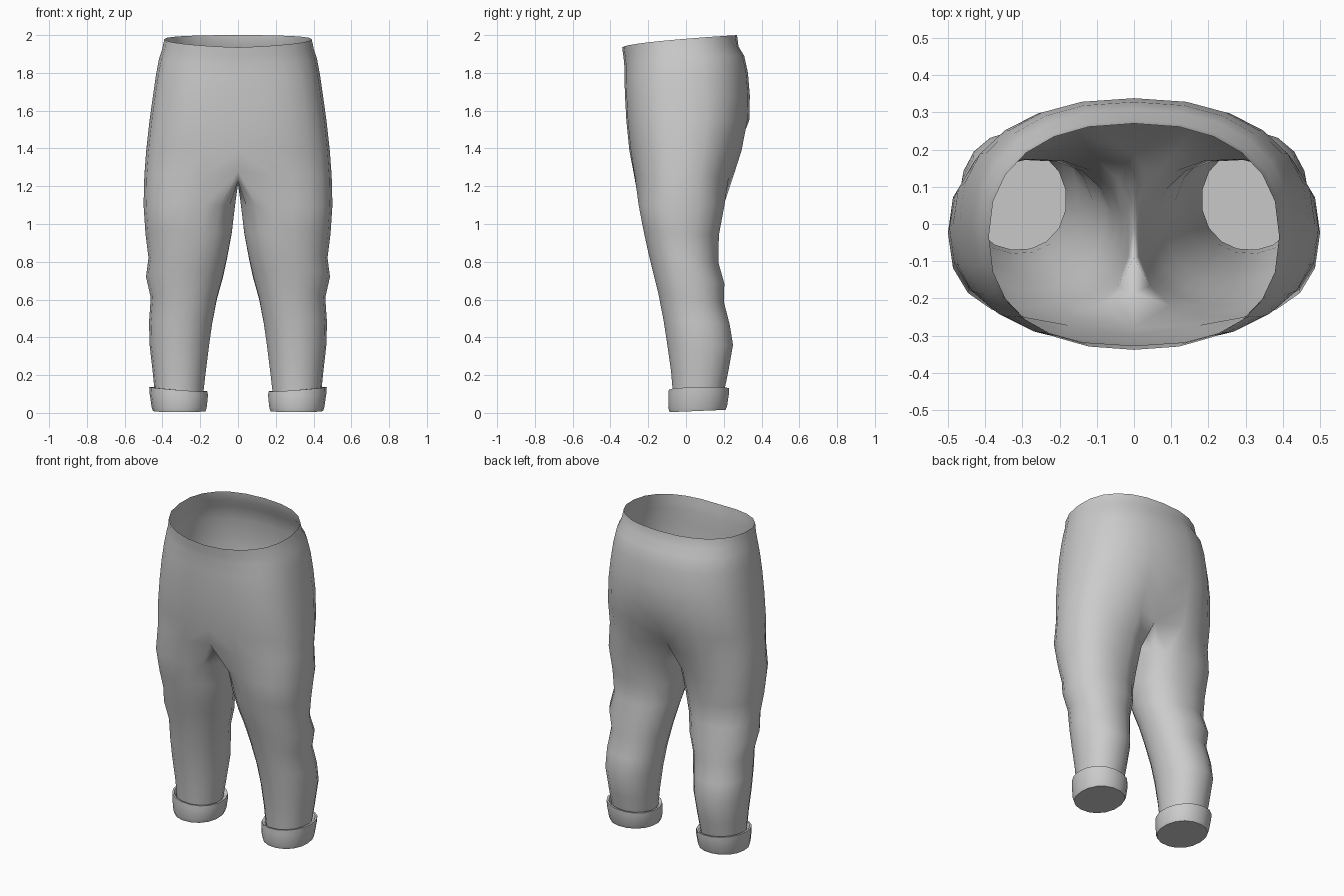
import bpy, bmesh, math

if "Cube" in bpy.data.objects:
    bpy.data.objects.remove(bpy.data.objects["Cube"])

OUT, INN = 12, 5   # segments on the outer arc and on the inner-leg arc


def spow(v, p):
    return math.copysign(abs(v) ** p, v)


def half_arc(w, yf, yb, zf, zb, pf=0.86, dent_b=0.0):
    """Half hip outline from the front centre, round the side, to the back."""
    pts = []
    for i in range(OUT + 1):
        t = math.pi * (i / OUT - 0.5)
        p = pf if t < 0 else 0.86
        x = w * spow(math.cos(t), p) if 0 < i < OUT else 0.0
        y = (yf + yb) / 2 + (yb - yf) / 2 * spow(math.sin(t), p)
        y -= dent_b if i == OUT else 0
        s = min(max((y - yf) / (yb - yf), 0), 1)
        pts.append((x, y, zf + (zb - zf) * s ** 0.6))
    return pts


def leg_loop(z, xi, xo, yf, yb, p_in=0.95, tilt_x=0.0, tilt_y=0.0, p_out=0.93):
    """Closed leg outline, starting at the inner front corner."""
    a = math.radians(125)
    angles = [-a + 2 * a * i / OUT for i in range(OUT + 1)]
    angles += [a + (2 * math.pi - 2 * a) * i / INN for i in range(1, INN)]
    pts = []
    for t in angles:
        p = p_in if math.cos(t) < 0 else p_out
        c, s = spow(math.cos(t), p), spow(math.sin(t), p)
        pts.append(((xi + xo) / 2 + (xo - xi) / 2 * c,
                    (yf + yb) / 2 + (yb - yf) / 2 * s,
                    z + tilt_x * c + tilt_y * s))
    return pts


def bridge(bm, a, b, closed):
    n = len(a)
    for i in range(n if closed else n - 1):
        j = (i + 1) % n
        bm.faces.new((a[i], a[j], b[j], b[i]))


def finish(bm, name, angle):
    bmesh.ops.recalc_face_normals(bm, faces=bm.faces)
    me = bpy.data.meshes.new(name)
    bm.to_mesh(me)
    bm.free()
    ob = bpy.data.objects.new(name, me)
    bpy.context.collection.objects.link(ob)
    mir = ob.modifiers.new("mirror", 'MIRROR')
    mir.merge_threshold = 0.0005
    bpy.ops.object.select_all(action='DESELECT')
    ob.select_set(True)
    bpy.context.view_layer.objects.active = ob
    bpy.ops.object.shade_smooth_by_angle(angle=math.radians(angle))
    return ob


# Trousers: waistband and hips as half outlines
hips = [
    (.390, -.338, .270, 1.935, 2.0),
    (.402, -.332, .278, 1.89, 1.94),
    (.418, -.327, .308, 1.85, 1.89, .83),
    (.434, -.326, .328, 1.77, 1.80, .78),
    (.450, -.323, .338, 1.68, 1.68, .75),
    (.468, -.316, .335, 1.55, 1.55, .74),
    (.486, -.300, .303, 1.39, 1.39, .74, .03),
    (.496, -.279, .258, 1.26, 1.25, .77, .07),
]
# Legs: height, inner x, outer x, front y, back y, squareness, tilts
legs = [
    (1.10, .012, .500, -.252, .205, .78, 0, 0, .85),
    (.95, .030, .490, -.225, .175, .85, 0, -.01, .9),
    (.82, .055, .474, -.20, .173, .92, 0, -.025),
    (.72, .077, .487, -.178, .204, .95, 0, -.035),
    (.61, .108, .462, -.148, .202, .95, 0, -.025),
    (.48, .133, .471, -.12, .232, .95, 0, -.01),
    (.36, .150, .468, -.10, .25),
    (.22, .168, .452, -.08, .225),
    (.10, .182, .440, -.07, .20),
]
bm = bmesh.new()
prev = None
for h in hips:
    ring = [bm.verts.new(p) for p in half_arc(*h)]
    if prev:
        bridge(bm, prev, ring, False)
    prev = ring

# Crotch seam running from back to front on the centre plane
prev[0].co.z = 1.28
yb, yf = prev[-1].co.y, prev[0].co.y
for i in range(1, INN):
    k = i / INN
    prev.append(bm.verts.new((0, yb + (yf - yb) * k,
                              1.25 - .04 * math.sin(math.pi * k))))
for l in legs:
    ring = [bm.verts.new(p) for p in leg_loop(*l)]
    bridge(bm, prev, ring, True)
    prev = ring
finish(bm, "trousers", 75)

# Turned-up cuffs: inner edge, raised lip, outer wall and closed underside
cuff = [
    (.10, .182, .440, -.07, .20),
    (.125, .170, .458, -.083, .218, .95, .012, .004),
    (.125, .158, .470, -.092, .229, .95, .012, .004),
    (.095, .157, .468, -.094, .228, .95, .008, .004),
    (.03, .163, .457, -.095, .218, .95, 0, .004),
    (.010, .170, .450, -.088, .210, .95, 0, .006),
]
bm = bmesh.new()
prev = None
for c in cuff:
    ring = [bm.verts.new(p) for p in leg_loop(*c)]
    if prev:
        bridge(bm, prev, ring, True)
    prev = ring
bm.faces.new(prev)
finish(bm, "turned_up_cuffs", 60)
